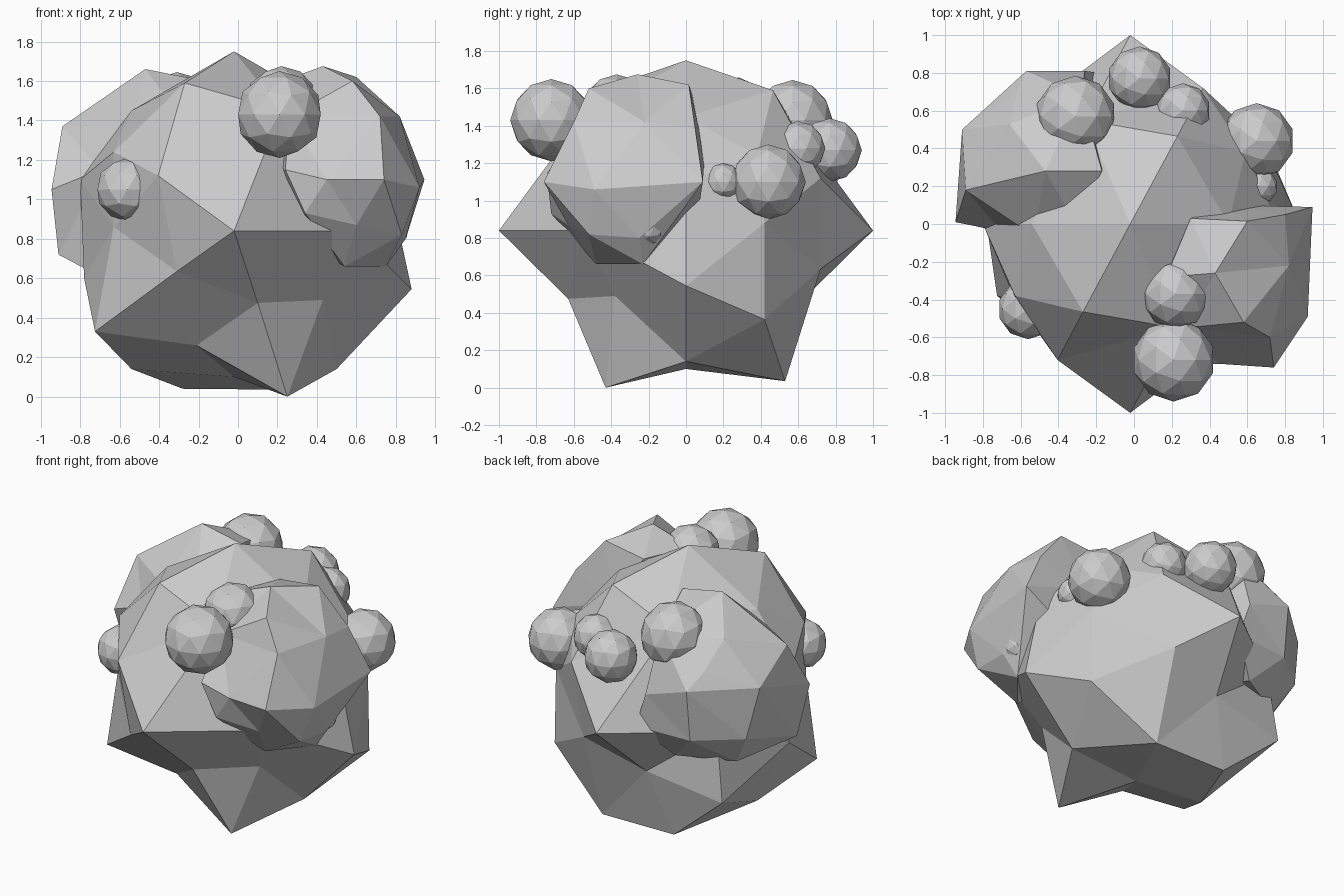
import bpy, bmesh
from mathutils import Vector

stone = bpy.data.materials.new("grey stone")
stone.diffuse_color = (0.6, 0.6, 0.6, 1)


def finish(bm, name):
    bmesh.ops.recalc_face_normals(bm, faces=bm.faces)
    mesh = bpy.data.meshes.new(name)
    bm.to_mesh(mesh)
    bm.free()
    mesh.materials.append(stone)
    obj = bpy.data.objects.new(name, mesh)
    bpy.context.collection.objects.link(obj)
    return obj


# Facets are found on a sphere, then the corners move to their real places
def faceted_rock(name, corners, centre):
    centre = Vector(centre)
    bm = bmesh.new()
    real = {}
    for p in corners:
        v = bm.verts.new((Vector(p) - centre).normalized())
        real[v] = Vector(p)
    bmesh.ops.convex_hull(bm, input=list(bm.verts))
    for v, p in real.items():
        if v.is_valid:
            v.co = p
    return finish(bm, name)


# Main boulder: corners of one half, repeated by a half turn
half = [
    (-.02, -1.0, .84),     # front spike
    (-.27, -.465, 1.59),   # crown ridge
    (-.405, -.72, 1.12),
    (-.63, -.38, 1.24),    # shoulder
    (-.31, -.72, .635),
    (.10, -.63, .475),
    (.50, 0, .14),
    (.50, 0, 1.45),
    (.22, -.55, 1.45),
    (.76, 0, 1.1),
    (.58, -.55, .84),
]
corners = half + [(-.04 - x, -y, z) for x, y, z in half]
corners += [
    (-.02, 0, 1.75), (-.02, 0, .10),                          # top, underside
    (.88, 0, .545), (-.78, 0, .60),                           # sides
    (-.725, -.38, .33), (.70, .42, .365), (-.21, -.36, .26),  # lower corners
    (.43, -.38, .49), (-.68, .58, .38),
    (-.63, -.40, .86), (.69, .42, .88),
    (.25, -.43, 0), (.26, .53, .035), (-.28, .53, .04),       # feet
]
faceted_rock("main_boulder", corners, (-.02, 0, .85))

# Two large lumps
faceted_rock("large_lump_right", [
    (.945, .09, 1.1), (.74, -.76, 1.1), (.92, -.49, 1.06), (.82, -.22, 1.42),
    (.60, .015, 1.62), (.43, -.26, 1.675), (.58, -.52, 1.60), (.75, -.23, .66),
    (.54, -.48, .66), (.85, -.25, .80), (.48, .10, 1.25), (.45, -.74, 1.1),
    (.72, -.60, 1.42), (.60, -.63, .87), (.83, -.52, .82), (.26, -.55, 1.42),
    (.30, -.35, .80), (.15, -.25, 1.2), (.45, .05, .85), (.80, .05, 1.38),
    (.24, -.74, 1.15), (.34, -.72, .93), (.17, -.28, 1.58), (.30, .03, 1.58),
], (.5, -.33, 1.15))
faceted_rock("large_lump_left", [
    (-.945, .01, 1.05), (-.91, .50, 1.20), (-.57, .81, 1.20), (-.26, .81, 1.10),
    (-.89, .18, 1.37), (-.47, .28, 1.66), (-.17, .28, 1.60), (-.66, .53, 1.48),
    (-.62, .70, 1.30), (-.91, .10, .72), (-.72, .48, .64), (-.38, .66, .66),
    (-.18, .80, .86), (-.53, -.06, 1.35), (-.31, .0, 1.45), (-.74, .08, .63),
    (-.70, -.04, 1.15), (-.28, .68, 1.48), (-.84, .55, .85), (-.57, .77, .85),
    (-.30, .20, .80), (-.45, .0, .95),
], (-.5, .36, 1.13))


# Small faceted lumps
def lump(name, place, radius):
    bm = bmesh.new()
    bmesh.ops.create_icosphere(bm, subdivisions=2, radius=radius)
    bmesh.ops.translate(bm, verts=bm.verts, vec=place)
    return finish(bm, name)


small = [
    (.21, -.72, 1.43, .22),
    (.22, -.37, 1.49, .185),
    (-.31, .57, 1.43, .215),
    (.03, .77, 1.27, .17),
    (.26, .60, 1.28, .145),
    (.65, .44, 1.10, .20),
    (.66, .20, 1.10, .10),
    (-.56, -.45, 1.05, .16),
    (.77, -.20, .86, .10),
]
for i, (x, y, z, r) in enumerate(small, 1):
    lump(f"small_lump_{i}", (x, y, z), r)
